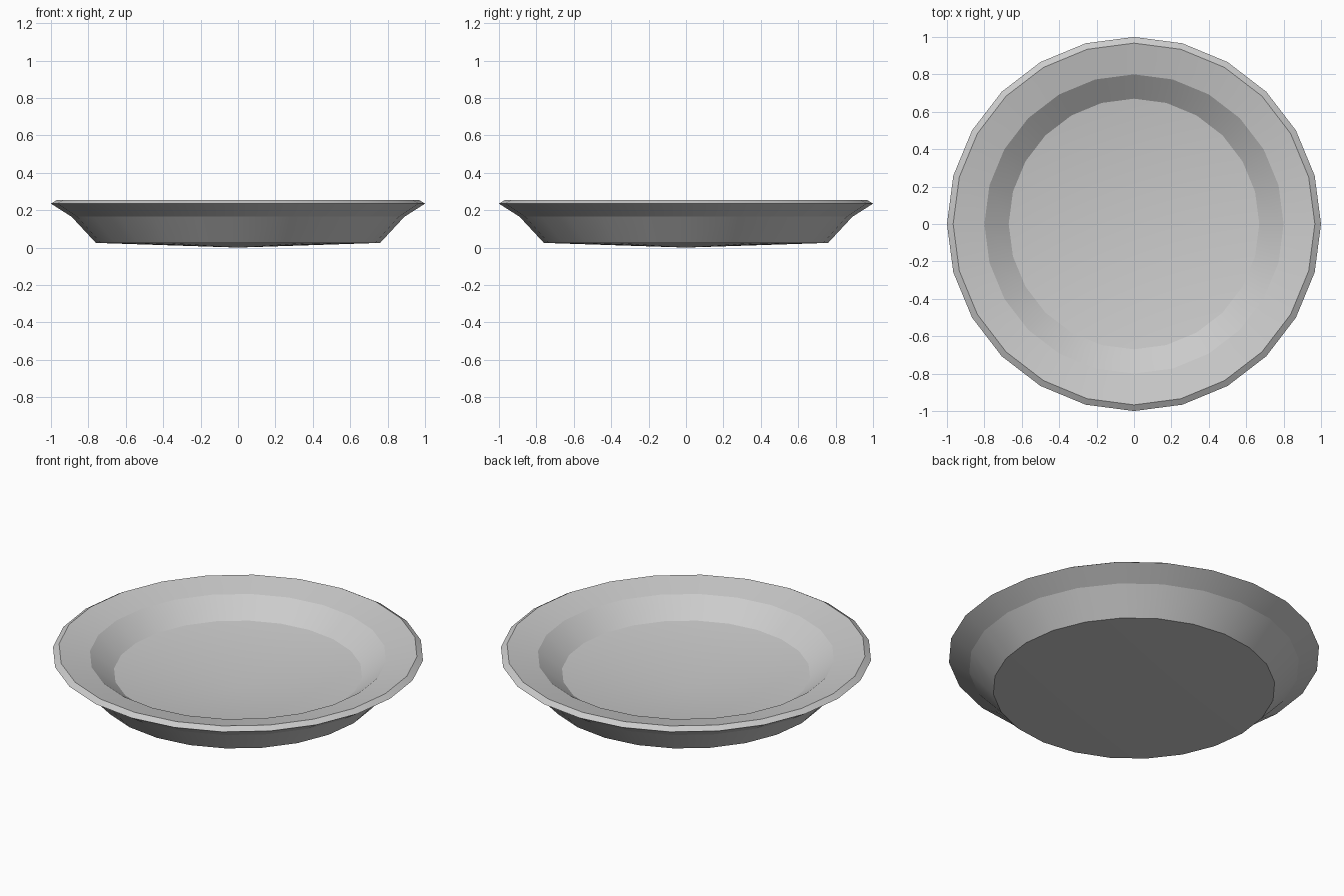
import bpy, bmesh, math

SIDES = 24

cube = bpy.data.objects.get("Cube")
if cube:
    bpy.data.objects.remove(cube, do_unlink=True)

# Single grey ceramic colour
grey = bpy.data.materials.new("plain grey")
grey.use_nodes = True
colour = (0.6, 0.6, 0.6, 1.0)
grey.diffuse_color = colour
grey.node_tree.nodes["Principled BSDF"].inputs["Base Color"].default_value = colour

# Half section (radius, height): underside, outer wall, lip, inner wall, sunken floor
profile = [(0, 0), (0.76, 0.025), (0.89, 0.165), (1.0, 0.235),
           (0.967, 0.255), (0.80, 0.218), (0.67, 0.12), (0, 0.03)]

# Spin the section into a closed dish
bm = bmesh.new()
points = [bm.verts.new((0, r, z)) for r, z in profile]
edges = [bm.edges.new(pair) for pair in zip(points, points[1:])]
bmesh.ops.spin(bm, geom=points + edges, cent=(0, 0, 0), axis=(0, 0, 1),
               angle=math.tau, steps=SIDES, use_merge=True)
bmesh.ops.remove_doubles(bm, verts=bm.verts, dist=0.0005)
bmesh.ops.recalc_face_normals(bm, faces=bm.faces)

mesh = bpy.data.meshes.new("plate")
bm.to_mesh(mesh)
bm.free()
mesh.materials.append(grey)
plate = bpy.data.objects.new("plate", mesh)
bpy.context.collection.objects.link(plate)

# Smooth around the dish, crisp between its bands
bpy.ops.object.select_all(action='DESELECT')
plate.select_set(True)
bpy.context.view_layer.objects.active = plate
bpy.ops.object.shade_smooth_by_angle(angle=math.radians(12))
